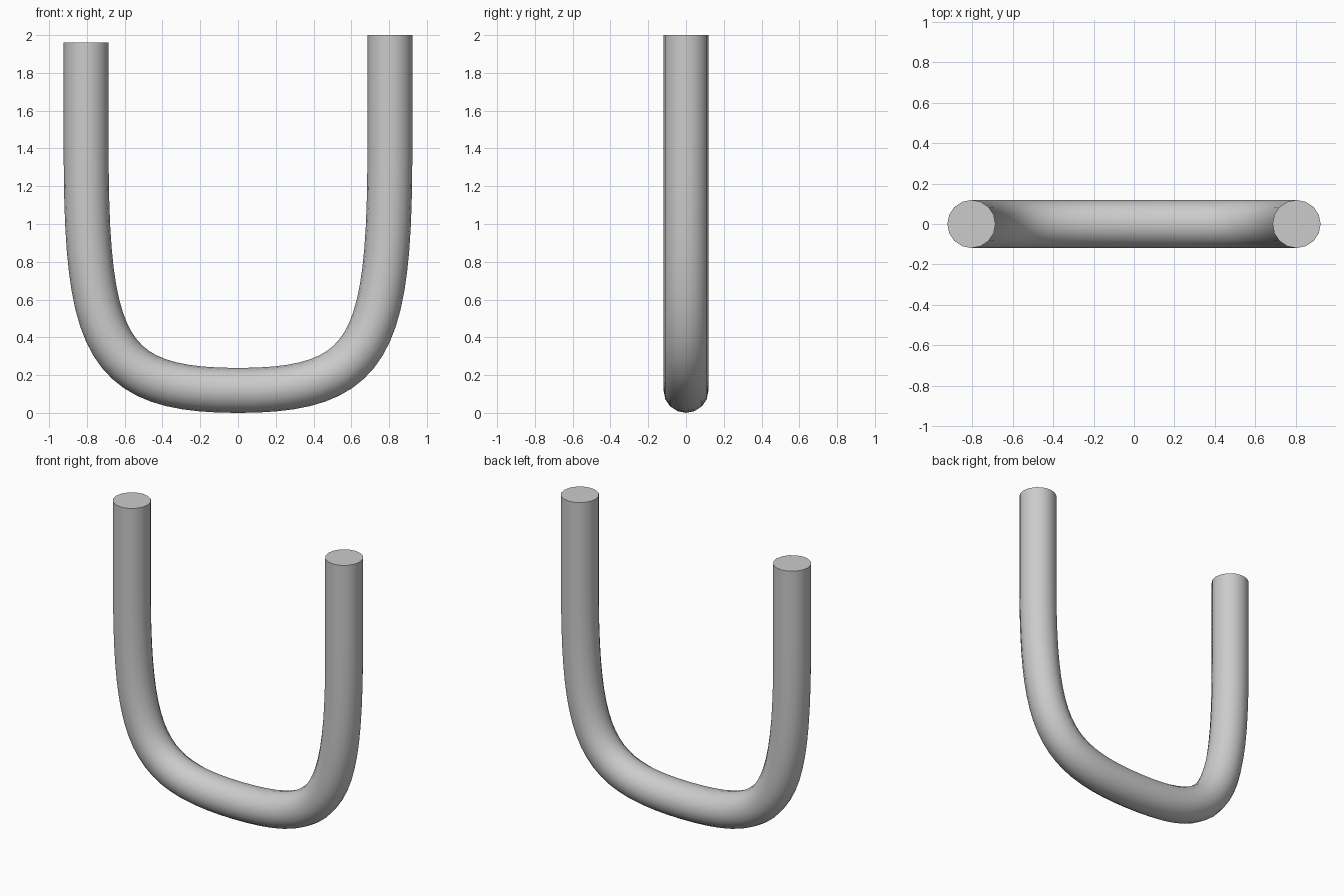
import bpy

default_cube = bpy.data.objects.get("Cube")
if default_cube:
    bpy.data.objects.remove(default_cube, do_unlink=True)

# Plain grey material
grey = bpy.data.materials.new("light_grey")
grey.use_nodes = True
colour = (0.6, 0.6, 0.6, 1)
grey.diffuse_color = colour
grey.node_tree.nodes["Principled BSDF"].inputs["Base Color"].default_value = colour

HALF, RADIUS, BEND_TOP = 0.804, 0.119, 1.4

# Centre line: two straight legs joined by a rounded bend (x, z, handle reach x, handle reach z)
path = [
    (-HALF, 1.96, 0, -0.1, 0.1),
    (-HALF, BEND_TOP, 0, -1.05, 0.1),
    (0, RADIUS, 0.7, 0, 0.7),
    (HALF, BEND_TOP, 0, 0.1, 1.05),
    (HALF, 2.0, 0, 0.1, 0.1),
]
curve = bpy.data.curves.new("bent_tube", "CURVE")
curve.dimensions = "3D"
curve.bevel_depth = RADIUS
curve.bevel_resolution = 6
curve.resolution_u = 20
curve.use_fill_caps = True
spline = curve.splines.new("BEZIER")
spline.bezier_points.add(len(path) - 1)
for point, (x, z, reach, a, b) in zip(spline.bezier_points, path):
    point.handle_left_type = point.handle_right_type = "FREE"
    point.co = (x, 0, z)
    if reach:
        point.handle_left = (x - reach, 0, z)
        point.handle_right = (x + reach, 0, z)
    elif x < 0:
        point.handle_left = (x, 0, z + b)
        point.handle_right = (x, 0, z + a)
    else:
        point.handle_left = (x, 0, z - b)
        point.handle_right = (x, 0, z + a)

# Solid round tube with flat ends
tube = bpy.data.objects.new("bent_tube", curve)
bpy.context.collection.objects.link(tube)
curve.materials.append(grey)
bpy.ops.object.select_all(action="DESELECT")
tube.select_set(True)
bpy.context.view_layer.objects.active = tube
bpy.ops.object.convert(target="MESH")
bpy.ops.object.shade_smooth_by_angle()
